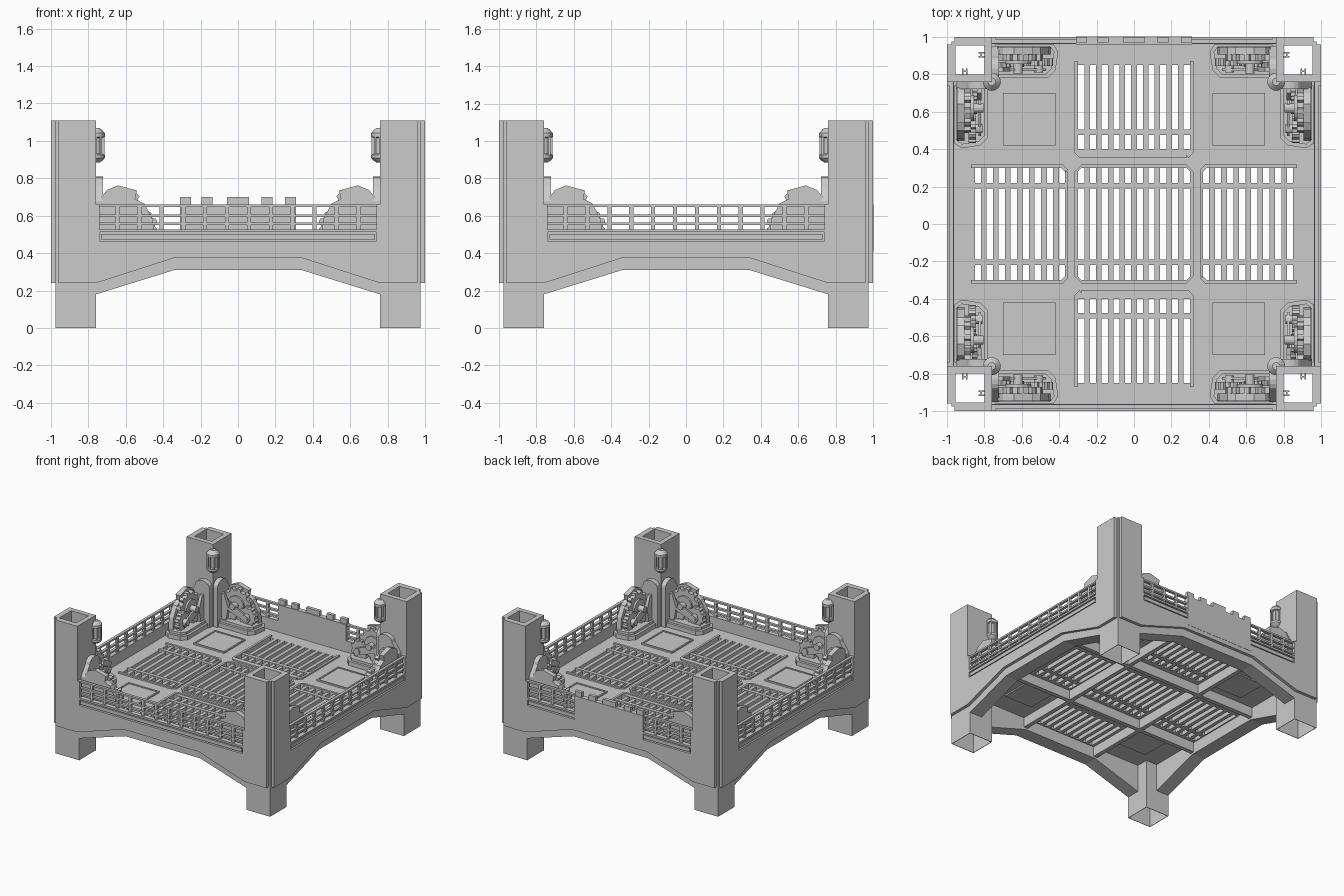
import bpy, bmesh, math
from mathutils import Matrix, Vector

cube = bpy.data.objects.get("Cube")
if cube:
    bpy.data.objects.remove(cube, do_unlink=True)

grey = bpy.data.materials.new("stone grey")
grey.use_nodes = True
tone = (0.6, 0.6, 0.6, 1)
grey.diffuse_color = tone
grey.node_tree.nodes["Principled BSDF"].inputs["Base Color"].default_value = tone

ONE = [Matrix.Identity(4)]
TURNS = [Matrix.Rotation(k * math.pi / 2, 4, "Z") for k in range(4)]
SWAP = Matrix(((0, -1, 0, 0), (-1, 0, 0, 0), (0, 0, 1, 0), (0, 0, 0, 1)))
CORNERS = TURNS + [t @ SWAP for t in TURNS]      # both walls of each corner


def prism(pts, lo, hi, axis="Z"):
    """Outline extruded from lo to hi along an axis: (points, faces)."""
    place = {"X": lambda a, b, h: (h, a, b),
             "Y": lambda a, b, h: (a, h, b),
             "Z": lambda a, b, h: (a, b, h)}[axis]
    n = len(pts)
    verts = [place(a, b, h) for h in (lo, hi) for a, b in pts]
    faces = [list(range(n)), list(range(n, 2 * n))]
    faces += [[i, (i + 1) % n, n + (i + 1) % n, n + i] for i in range(n)]
    return verts, faces


def box(x0, x1, y0, y1, z0, z1):
    return prism([(x0, y0), (x1, y0), (x1, y1), (x0, y1)], z0, z1)


def tube(x0, x1, y0, y1, z0, z1, outer, inner):
    """Square tube as four boxes, with its own thickness outside and inside."""
    return [box(x0, x1, y0, y0 + outer, z0, z1), box(x0, x1, y1 - inner, y1, z0, z1),
            box(x0, x0 + inner, y0 + outer, y1 - inner, z0, z1),
            box(x1 - outer, x1, y0 + outer, y1 - inner, z0, z1)]


def circle(cx, cz, r, n=16):
    return [(cx + r * math.cos(2 * math.pi * i / n),
             cz + r * math.sin(2 * math.pi * i / n)) for i in range(n)]


def gear(cx, cz, r, teeth):
    """Toothed wheel outline."""
    pts = []
    for i in range(teeth):
        for f, rr in ((-.28, .84), (-.17, 1), (.17, 1), (.28, .84)):
            a = 2 * math.pi * (i + f) / teeth
            pts.append((cx + rr * r * math.cos(a), cz + rr * r * math.sin(a)))
    return pts


def lathe(cx, cy, profile, n=16):
    verts = [(x, y, z) for r, z in profile for x, y in circle(cx, cy, r, n)]
    faces = [[j * n + i, j * n + (i + 1) % n, (j + 1) * n + (i + 1) % n, (j + 1) * n + i]
             for j in range(len(profile) - 1) for i in range(n)]
    last = (len(profile) - 1) * n
    return verts, faces + [list(range(n)), list(range(last, last + n))]


def build(name, solids, mats=ONE, smooth=False):
    bm = bmesh.new()
    for m in mats:
        for verts, faces in solids:
            vs = [bm.verts.new(m @ Vector(v)) for v in verts]
            for f in faces:
                bm.faces.new([vs[i] for i in f])
    bmesh.ops.recalc_face_normals(bm, faces=bm.faces[:])
    me = bpy.data.meshes.new(name)
    bm.to_mesh(me)
    bm.free()
    me.materials.append(grey)
    ob = bpy.data.objects.new(name, me)
    bpy.context.collection.objects.link(ob)
    if smooth:
        bpy.ops.object.select_all(action="DESELECT")
        ob.select_set(True)
        bpy.context.view_layer.objects.active = ob
        bpy.ops.object.shade_smooth_by_angle(angle=math.radians(30))


def mirrored(half):
    """Closed outline from its right half, listed bottom to top."""
    return half + [(-x, z) for x, z in reversed(half)]


H = 1.11       # post height
F = .435       # floor height
B = F - .03    # floor underside

# Hollow corner posts on thin-walled feet, open at top and bottom
build("corner_posts", tube(.76, .975, -.975, -.76, .24, H, .02, .04), TURNS)
build("feet", tube(.76, .975, -.975, -.76, 0, .24, .004, .004), TURNS)

# Outer cladding with arched bottom edge and a window gap
build("wall_cladding", [prism(mirrored([
    (.34, .375), (.76, .24), (.96, .24), (.96, H), (.76, H),
    (.76, .66), (.74, .66), (.74, .465)]), -1, -.975, "Y")], TURNS)

# Thick arched beams between the legs
build("arched_beams", [prism(mirrored([
    (.34, .31), (.76, .18), (.76, F)]), -.975, -.86, "Y")], TURNS)

# Inner wall, inset strip with a narrow groove round it, and sill
build("sill", [box(-.76, .76, -.978, -.962, F, .515),
               box(-.731, .731, -.997, -.97, .474, .503),
               box(-.74, .74, -1, -.962, .512, .527)], TURNS)

# Lattice parapet
lattice = [box(-.76, .76, -.988, -.965, z, z + .014) for z in (.55, .594, .646)]
for i in range(-7, 7):
    x = (i + .5) * .117
    lattice.append(box(x - .011, x + .011, -.986, -.967, .52, .655))
build("lattice_parapet", lattice, TURNS)

# Solid panel with raised blocks on the back wall
blocks = [box(c - w, c + w, .97, .998, .655, .70)
          for c, w in ((-.28, .03), (-.165, .03), (0, .06), (.155, .03), (.28, .03))]
build("back_panel", [box(-.31, .31, .96, 1.002, .41, .66)] + blocks)

# Floor: corner tiles, ribs between cells and edge strips
build("floor", [
    prism([(.3, .3), (.97, .3), (.97, .76), (.76, .76), (.76, .97), (.3, .97)], B, F),
    box(.3, .37, -.3, .3, B, F), box(.85, .97, -.3, .3, B, F)], TURNS)

# Supporting beams underneath
build("under_beams", [box(.325, .36, -.86, .86, B - .08, B)], TURNS)

# Framed floor pads
pad = tube(.42, .70, .42, .70, F, F + .012, .012, .012)
build("floor_pads", pad + [box(.43, .69, .43, .69, F, F + .006),
                           box(.43, .69, .43, .69, B - .01, B)], TURNS)

# Grating bars, all running the same way
grates = []
for cx, cy, hx, hy, n, cross in (
        (0, 0, .3, .3, 4, (-.205, .205)),
        (.61, 0, .245, .3, 3, (-.205, .205)), (-.61, 0, .245, .3, 3, (-.205, .205)),
        (0, .61, .3, .245, 4, (-.12, -.225)), (0, -.61, .3, .245, 4, (.12, .225))):
    for i in range(-n, n + 1):
        x = cx + i * 2 * hx / (2 * n + 1.6)
        grates.append(box(x - .015, x + .015, cy - hy, cy + hy, B, F + .002))
    for c in cross:
        grates.append(box(cx - hx, cx + hx, cy + c - .015, cy + c + .015, B, F + .008))
build("floor_grates", grates)

# Raised frames round the grating cells
build("grate_frames", [
    prism([(.30, -.28), (.318, -.28), (.318, .28), (.28, .318), (.28, .30), (.30, .28)], B, F + .012),
    prism([(.352, -.28), (.37, -.28), (.37, .28), (.39, .30), (.87, .30), (.87, .318),
           (.38, .318), (.352, .29)], B, F + .012),
    prism([(.37, -.28), (.352, -.29), (.38, -.318), (.87, -.318), (.87, -.30),
           (.39, -.30)], B, F + .012)], TURNS)

# Round-topped plates on the inner faces of the posts
arch = [(-.95, F), (-.765, F), (-.765, .76)]
arch += [(-.83 + .065 * math.cos(a), .76 + .05 * math.sin(a))
         for a in [math.pi * k / 8 for k in range(1, 8)]] + [(-.895, .76), (-.95, .68)]
build("post_plates", [prism(arch, .722, .762, "X")], CORNERS)

# Machinery: stepped plinths
build("machine_plinths", [
    prism([(.74, -.96), (.43, -.96), (.405, -.92), (.42, -.82), (.46, -.78), (.74, -.78)],
          F, F + .035),
    prism([(.73, -.95), (.45, -.95), (.425, -.92), (.44, -.83), (.47, -.80), (.73, -.80)],
          F + .035, F + .055)], CORNERS)

# Machinery: angular backing and straps
build("machine_housings", [
    prism([(.73, F), (.44, F), (.455, .58), (.50, .665), (.55, .69), (.54, .735),
           (.64, .762), (.70, .738), (.73, .70)], -.945, -.905, "Y"),
    prism([(.73, F), (.69, F), (.66, .60), (.70, .70), (.73, .70)], -.84, -.815, "Y"),
    prism([(.67, .60), (.66, .57), (.49, .51), (.47, .54), (.50, .57), (.64, .63)],
          -.832, -.818, "Y")], CORNERS)

# Machinery: gear wheels with hubs and axles
build("gear_wheels", [
    prism(gear(.62, .615, .13, 11), -.905, -.87, "Y"),
    prism(gear(.51, .55, .08, 9), -.885, -.845, "Y"),
    prism(gear(.66, .56, .075, 9), -.865, -.84, "Y"),
    prism(circle(.62, .615, .07), -.91, -.855, "Y"),
    prism(circle(.62, .615, .025), -.925, -.805, "Y"),
    prism(circle(.51, .55, .025), -.925, -.81, "Y")], CORNERS)

# Lanterns on the inner post corners
C = .76
build("lanterns", [lathe(C, -C, [
    (.02, .885), (.036, .895), (.048, .908), (.048, .925), (.032, .932), (.032, 1.015),
    (.048, 1.022), (.048, 1.042), (.032, 1.06), (.02, 1.07)])], TURNS, smooth=True)
build("lantern_cages", [box(x - .006, x + .006, y - .006, y + .006, .915, 1.035)
                        for x, y in circle(C, -C, .04, 8)], TURNS)

# Small clips inside the hollow posts
build("post_clips", [box(.80, .83, -.92, -.912, .95, 1), box(.80, .83, -.898, -.89, .95, 1),
                     box(.812, .82, -.92, -.89, .95, 1)], CORNERS)
